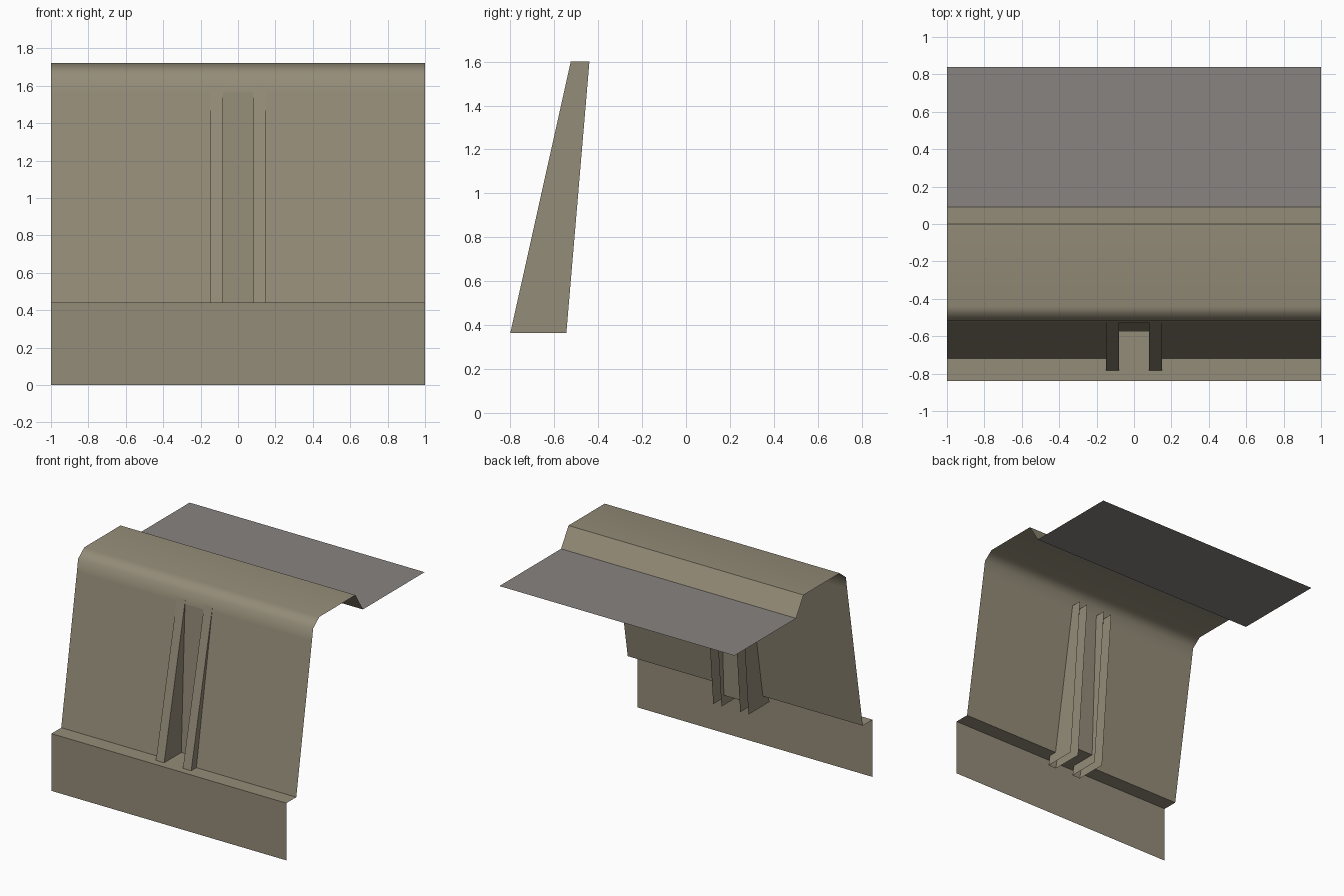
import bpy, bmesh, math

if "Cube" in bpy.data.objects:
    bpy.data.objects.remove(bpy.data.objects["Cube"])


def material(name, rgb):
    m = bpy.data.materials.new(name)
    m.diffuse_color = (*rgb, 1.0)
    m.use_nodes = True
    m.node_tree.nodes["Principled BSDF"].inputs["Base Color"].default_value = m.diffuse_color
    return m


beige = material("beige concrete", (0.295, 0.262, 0.188))
grey = material("grey deck", (0.246, 0.228, 0.220))


def finish(name, bm, mat):
    mesh = bpy.data.meshes.new(name)
    bm.to_mesh(mesh)
    bm.free()
    obj = bpy.data.objects.new(name, mesh)
    bpy.context.collection.objects.link(obj)
    mesh.materials.append(mat)
    return obj


def sheet(name, profile, xs, mat, holes=()):
    """Sweep a (y, z) profile along x; holes lists (column, segment) left open."""
    bm = bmesh.new()
    rows = [[bm.verts.new((x, y, z)) for x in xs] for y, z in profile]
    for s in range(len(profile) - 1):
        for c in range(len(xs) - 1):
            if (c, s) not in holes:
                bm.faces.new((rows[s][c], rows[s][c + 1],
                              rows[s + 1][c + 1], rows[s + 1][c]))
    return finish(name, bm, mat)


# Wall section: base plate, ledge, leaning wall, rounded crest, back step
wall = sheet("parapet_wall",
             [(-0.84, 0), (-0.84, 0.44), (-0.72, 0.44), (-0.53, 1.565),
              (-0.515, 1.66), (-0.44, 1.72), (0, 1.72), (0.09, 1.575)],
             [-1, -0.08, 0.08, 1], beige, holes={(1, 2)})
bpy.context.view_layer.objects.active = wall
wall.select_set(True)
bpy.ops.object.shade_smooth_by_angle(angle=math.radians(50))
weighted = wall.modifiers.new("crest_normals", 'WEIGHTED_NORMAL')
weighted.keep_sharp = True

# Floor and back panel of the slot between the ribs
sheet("slot_panel", [(-0.72, 0.44), (-0.575, 0.44), (-0.53, 1.565)],
      [-0.08, 0.08], beige)

# Flat deck behind the wall
sheet("rear_deck", [(0.09, 1.575), (0.84, 1.575)], [-1, 1], grey)

# Hollow tapered ribs, open at the back, mirrored across x
bm = bmesh.new()
section = [(0.08, -0.545, -0.44), (0.08, -0.80, -0.525),
           (0.15, -0.80, -0.525), (0.15, -0.545, -0.44)]
low = [bm.verts.new((x, y, 0.365)) for x, y, _ in section]
high = [bm.verts.new((x, y, 1.6)) for x, _, y in section]
for i in range(3):
    bm.faces.new((low[i], low[i + 1], high[i + 1], high[i]))
ribs = finish("ribs", bm, beige)
ribs.modifiers.new("mirror", 'MIRROR')
